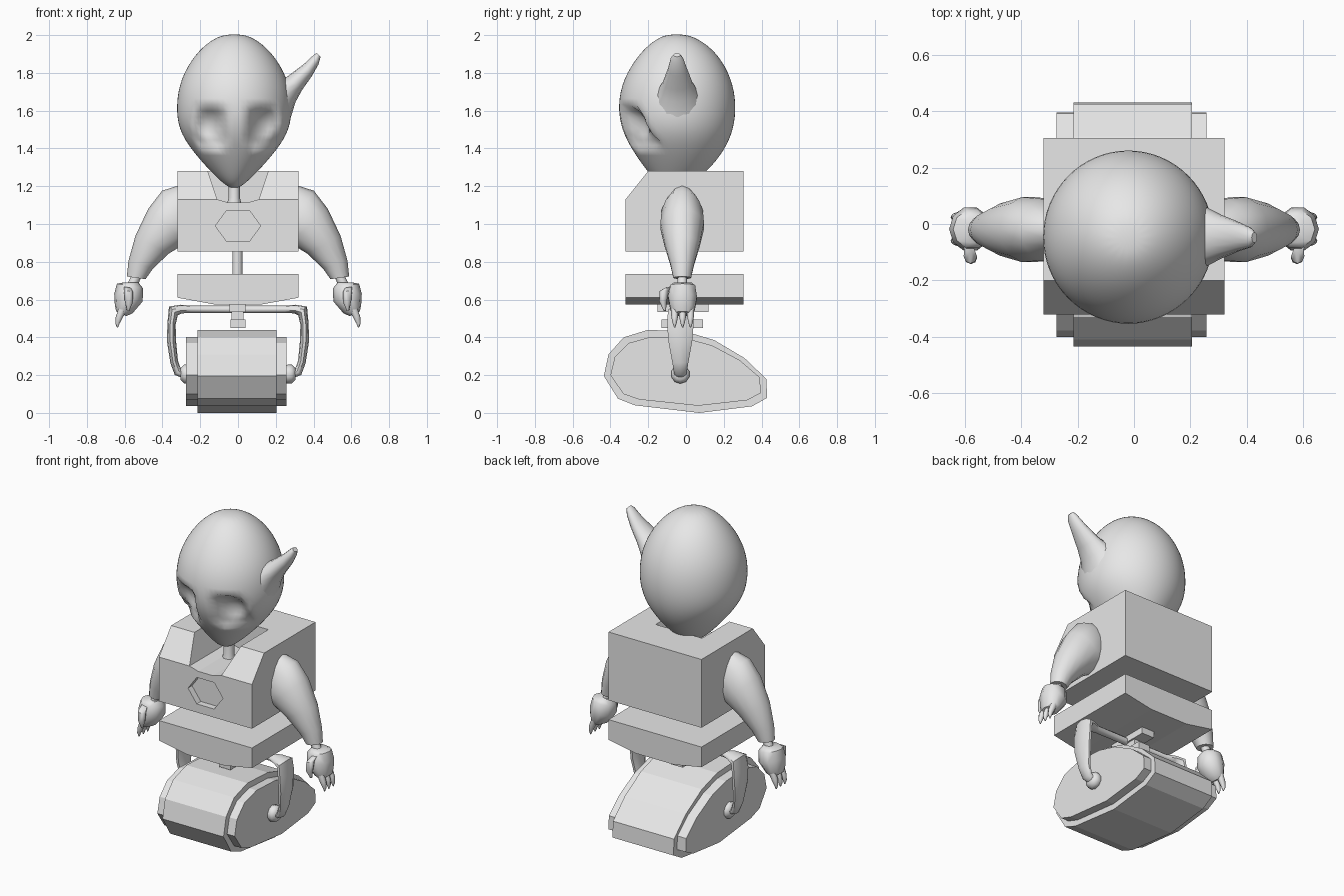
import bpy, bmesh
from math import cos, sin, pi, radians

cube = bpy.data.objects.get("Cube")
if cube:
    bpy.data.objects.remove(cube, do_unlink=True)

grey = bpy.data.materials.new("plain_grey")
grey.use_nodes = True
grey.diffuse_color = (0.8, 0.8, 0.8, 1)
grey.node_tree.nodes["Principled BSDF"].inputs["Base Color"].default_value = (0.8, 0.8, 0.8, 1)


def finish(name, bm, smooth=None):
    bmesh.ops.recalc_face_normals(bm, faces=bm.faces)
    mesh = bpy.data.meshes.new(name)
    bm.to_mesh(mesh)
    bm.free()
    mesh.materials.append(grey)
    ob = bpy.data.objects.new(name, mesh)
    bpy.context.collection.objects.link(ob)
    if smooth:
        activate(ob)
        bpy.ops.object.shade_smooth_by_angle(angle=radians(smooth))
    return ob


def activate(ob):
    bpy.ops.object.select_all(action='DESELECT')
    ob.select_set(True)
    bpy.context.view_layer.objects.active = ob


def apply_modifier(ob, kind, **settings):
    mod = ob.modifiers.new(kind.title(), kind)
    for key, value in settings.items():
        setattr(mod, key, value)
    activate(ob)
    bpy.ops.object.modifier_apply(modifier=mod.name)


def cut(ob, cutter):
    cutter.hide_render = True
    apply_modifier(ob, 'BOOLEAN', object=cutter, operation='DIFFERENCE', solver='EXACT')
    bpy.data.objects.remove(cutter, do_unlink=True)


def loft(name, rings, seg=12, side=1, smooth=50):
    """Skin ellipses given as (x, y, z, radius, y radius, tilt about y)."""
    bm = bmesh.new()
    loops = []
    for x, y, z, r, ry, tilt in rings:
        t = radians(tilt)
        loop = []
        for i in range(seg):
            a = 2 * pi * i / seg
            loop.append(bm.verts.new((side * (x + r * cos(a) * cos(t)),
                                      y + ry * sin(a), z + r * cos(a) * sin(t))))
        loops.append(loop)
    for lo, hi in zip(loops, loops[1:]):
        for i in range(seg):
            j = (i + 1) % seg
            bm.faces.new((lo[i], lo[j], hi[j], hi[i]))
    bm.faces.new(loops[0])
    bm.faces.new(loops[-1])
    return finish(name, bm, smooth)


def prism(name, profile, axis, lo, hi):
    """Extrude a profile: (x, z) points along y, or (y, z) points along x."""
    bm = bmesh.new()
    if axis == 'y':
        ends = [[bm.verts.new((a, d, b)) for a, b in profile] for d in (lo, hi)]
    else:
        ends = [[bm.verts.new((d, a, b)) for a, b in profile] for d in (lo, hi)]
    n = len(profile)
    for i in range(n):
        j = (i + 1) % n
        bm.faces.new((ends[0][i], ends[0][j], ends[1][j], ends[1][i]))
    bm.faces.new(ends[0])
    bm.faces.new(ends[1])
    return finish(name, bm)


def box(name, x, y, z):
    return prism(name, [(x[0], z[0]), (x[1], z[0]), (x[1], z[1]), (x[0], z[1])], 'y', *y)


# Egg-shaped head with sunken eyes
head_rings = [(2.005, .05, -.10, 0), (1.975, .125, -.17, .08), (1.9, .212, -.255, .175),
              (1.77, .292, -.34, .25), (1.63, .316, -.37, .275), (1.5, .303, -.35, .26),
              (1.39, .23, -.29, .21), (1.28, .13, -.21, .12), (1.215, .06, -.15, .02),
              (1.19, .02, -.10, -.05)]
head = loft("head", [(-.02, (f + b) / 2, z, r, (b - f) / 2, 0) for z, r, f, b in head_rings],
            16, smooth=None)
apply_modifier(head, 'SUBSURF', levels=2)
for v in head.data.vertices:
    if v.co.y > -.05:
        continue
    for eye_x in (-.145, .13):
        u, w = (v.co.x - eye_x) / .09, (v.co.z - 1.51) / .115
        socket = max(0, 1 - u ** 4 - w ** 4)
        pit = max(0, 1 - (u / .75) ** 2 - ((w - .2) / .75) ** 2)
        v.co.y += .045 * socket ** .6 + .045 * pit
activate(head)
bpy.ops.object.shade_smooth_by_angle(angle=radians(60))

# Single horn on the left side of the head
loft("horn", [(.2, -.045, 1.655, .12, .14, -48), (.25, -.045, 1.70, .077, .105, -45),
              (.30, -.045, 1.745, .053, .08, -42), (.37, -.045, 1.815, .038, .052, -55),
              (.415, -.048, 1.872, .028, .034, -65), (.427, -.048, 1.895, .014, .018, -45)], 14)

# Neck and spine
loft("neck", [(-.02, -.06, z, r, r, 0) for z, r in ((1.08, .045), (1.14, .03), (1.27, .03))], 10)
loft("spine", [(-.003, 0, z, .027, .027, 0) for z in (.7, .9)], 10)

# Chest block with bevelled front, neck notch and hexagonal recess
chest = prism("chest", [(-.32, .855), (.305, .855), (.305, 1.28), (-.2, 1.28), (-.32, 1.13)],
              'x', -.32, .32)
cut(chest, prism("notch_cutter", [(-.186, 1.36), (-.11, 1.13), (-.05, 1.113), (.05, 1.113),
                                  (.11, 1.13), (.186, 1.36)], 'y', -.5, .07))
cut(chest, prism("recess_cutter", [(.12 * cos(i * pi / 3), .99 + .095 * sin(i * pi / 3))
                                   for i in range(6)], 'y', -.5, -.28))

# Pelvis with a shallow keel
prism("pelvis", [(-.32, .735), (.32, .735), (.32, .61), (.13, .575), (-.13, .575), (-.32, .61)],
      'y', -.32, .305)

# Hub under the pelvis
box("hub_plate", (-.045, .04), (-.15, .12), (.535, .575))
box("hub_post", (-.035, .03), (-.06, .04), (.45, .54))
box("hub_foot", (-.04, .04), (-.13, .09), (.45, .495))

# Rolling track: wide belt and narrower side drums
belt = [(-.2, .44), (-.33, .4), (-.41, .31), (-.435, .195), (-.36, .075), (-.27, .04), (.07, 0),
        (.35, .035), (.43, .08), (.425, .18), (.31, .29), (.15, .385), (0, .43)]
prism("track_belt", belt, 'x', -.215, .205)
prism("track_drum", [(y * .92, .222 + (z - .222) * .83) for y, z in belt], 'x', -.275, .257)

for side, label in ((1, "left"), (-1, "right")):
    # Fork leg and axle knob
    loft(label + "_fork", [(0, -.03, .548, .02, .022, 90), (.25, -.03, .548, .02, .025, 90),
                           (.30, -.03, .55, .023, .05, 80), (.342, -.03, .54, .033, .068, 45),
                           (.352, -.03, .47, .022, .074, 5), (.352, -.03, .38, .024, .066, -5),
                           (.338, -.03, .27, .021, .045, -15), (.318, -.03, .215, .022, .035, -40),
                           (.28, -.03, .2, .02, .03, -80)], 10, side)
    loft(label + "_axle_knob", [(.22, -.03, .205, .03, .03, 90), (.262, -.03, .205, .05, .05, 90),
                                (.285, -.03, .205, .05, .05, 90), (.305, -.03, .205, .03, .03, 90)],
         10, side)

    # Arm, wrist and hand
    loft(label + "_arm", [(.25, -.02, 1.09, .13, .08, 62), (.31, -.02, 1.045, .16, .112, 55),
                          (.375, -.02, .99, .135, .118, 42), (.455, -.02, .89, .1, .095, 28),
                          (.515, -.02, .785, .068, .064, 18), (.539, -.02, .715, .05, .048, 8)],
         14, side)
    loft(label + "_wrist", [(.53, -.02, .74, .025, .025, 20), (.567, -.02, .66, .027, .027, 20)],
         8, side)
    loft(label + "_hand", [(.567, -.018, .69, .04, .05, 0), (.572, -.018, .672, .07, .07, 10),
                           (.58, -.018, .61, .078, .08, 15), (.605, -.018, .55, .052, .068, 25),
                           (.618, -.018, .525, .03, .05, 25)], 10, side)
    for i in range(3):
        y = -.06 + .042 * i
        loft("%s_claw_%d" % (label, i + 1),
             [(.61, y, .55, .022, .02, 10), (.627, y, .51, .02, .018, 0),
              (.638, y, .475, .012, .011, 0), (.638, y, .452, .003, .003, -10)], 8, side)
    loft(label + "_thumb", [(.585, -.085, .665, .018, .02, 10), (.58, -.115, .645, .024, .025, 10),
                            (.578, -.122, .59, .022, .02, 10), (.582, -.112, .54, .006, .006, 10)],
         8, side)
